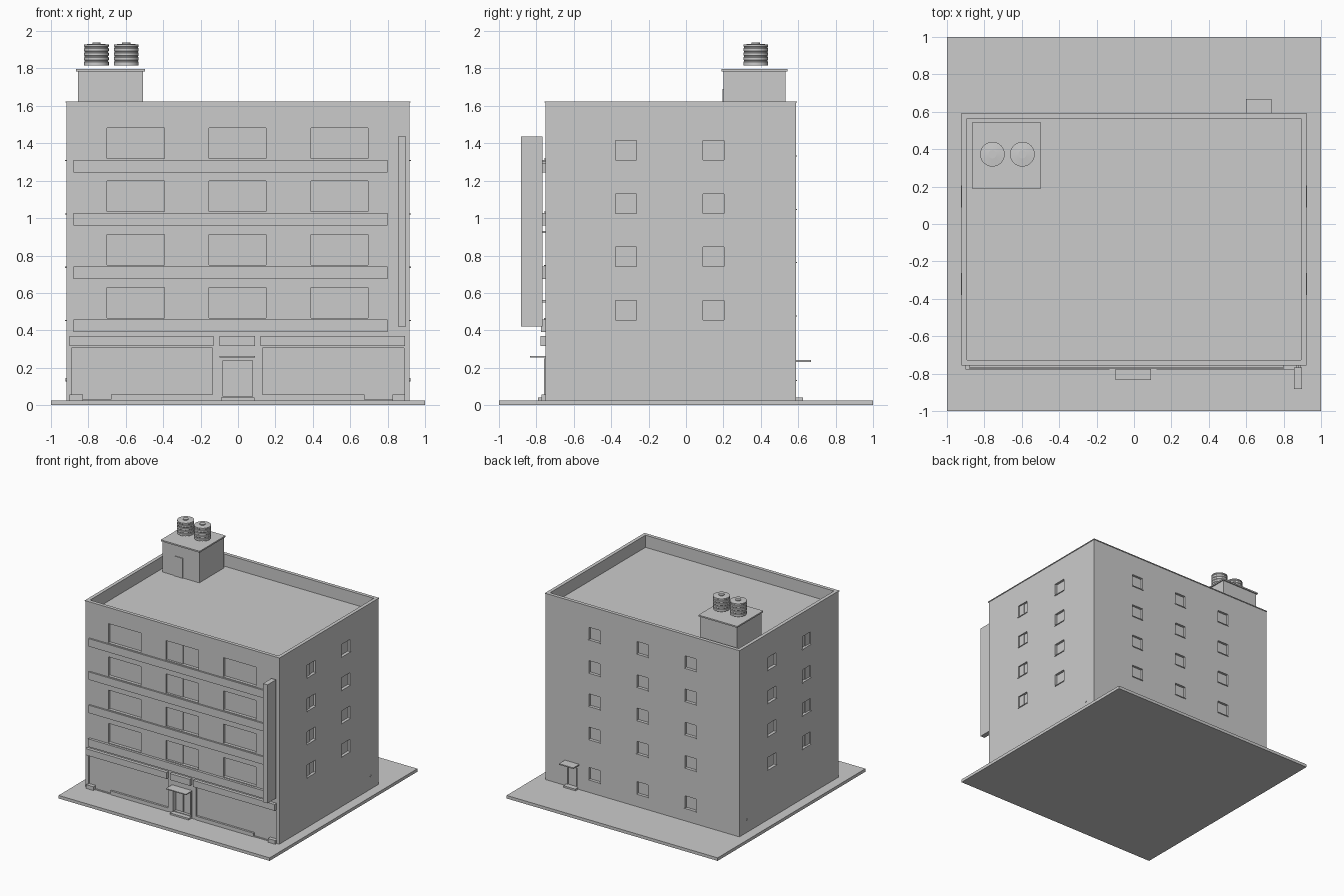
import bpy, bmesh, math
from mathutils import Matrix, Vector

cube = bpy.data.objects.get("Cube")
if cube:
    bpy.data.objects.remove(cube)

grey = bpy.data.materials.new("plain grey")
grey.use_nodes = True
GREY = (0.6, 0.6, 0.6, 1)
grey.diffuse_color = GREY
grey.node_tree.nodes["Principled BSDF"].inputs["Base Color"].default_value = GREY


def add_box(bm, x0, x1, y0, y1, z0, z1):
    m = Matrix.Translation(((x0 + x1) / 2, (y0 + y1) / 2, (z0 + z1) / 2))
    bmesh.ops.create_cube(bm, size=1, matrix=m @ Matrix.Diagonal((x1 - x0, y1 - y0, z1 - z0, 1)))


def finish(name, bm):
    mesh = bpy.data.meshes.new(name)
    bm.to_mesh(mesh)
    bm.free()
    mesh.materials.append(grey)
    obj = bpy.data.objects.new(name, mesh)
    bpy.context.collection.objects.link(obj)
    return obj


def boxes(name, items):
    bm = bmesh.new()
    for item in items:
        add_box(bm, *item)
    return finish(name, bm)


def wall_box(wall, a0, a1, depth, out, z0, z1):
    """Box on a wall: a0..a1 along it, from depth inside to out outside."""
    if wall == "front":
        return (a0, a1, FRONT - out, FRONT + depth, z0, z1)
    if wall == "back":
        return (a0, a1, BACK - depth, BACK + out, z0, z1)
    if wall == "right":
        return (SIDE - depth, SIDE + out, a0, a1, z0, z1)
    return (-SIDE - out, -SIDE + depth, a0, a1, z0, z1)


SIDE, FRONT, BACK = 0.918, -0.752, 0.588
GROUND, ROOF, TOP = 0.026, 1.52, 1.62
STOREY = 0.285
RECESS = 0.02

# Window list: wall, start, end, bottom, top, sliding sash or not
windows = []
for floor in range(4):
    z = floor * STOREY
    for x in (-0.547, -0.002, 0.543):
        windows.append(("front", x - 0.153, x + 0.153, 0.465 + z, 0.628 + z, x == -0.002))
    for wall in ("left", "right"):
        for y in (-0.32, 0.148):
            windows.append((wall, y - 0.056, y + 0.056, 0.455 + z, 0.56 + z, y < 0))
for z in (0.135, 0.48, 0.765, 1.05, 1.335):
    for x in (-0.455, 0, 0.455):
        windows.append(("back", x - 0.053, x + 0.053, z, z + 0.105, False))

# Ground slab
boxes("ground_slab", [(-1, 1, -1, 1, 0, GROUND)])

# Main block, cut for roof well, windows, shop fronts and doors
block = boxes("building_block", [(-SIDE, SIDE, FRONT, BACK, GROUND, TOP)])
cuts = [wall_box(w, a, b, RECESS, 0.05, z0, z1) for w, a, b, z0, z1, s in windows]
cuts += [wall_box("front", -0.89, -0.135, 0.012, 0.05, 0.03, 0.305),
         wall_box("front", 0.13, 0.887, 0.012, 0.05, 0.03, 0.305),
         wall_box("front", -0.08, 0.077, 0.025, 0.05, 0.045, 0.24),
         wall_box("back", 0.622, 0.712, 0.015, 0.05, 0.04, 0.205),
         (-SIDE + 0.025, SIDE - 0.025, FRONT + 0.025, BACK - 0.025, ROOF, TOP + 0.1)]
cutter = boxes("opening_cutter", cuts)
cutter.hide_render = True
mod = block.modifiers.new("openings", "BOOLEAN")
mod.operation = "DIFFERENCE"
mod.solver = "EXACT"
mod.object = cutter
bpy.context.view_layer.objects.active = block
bpy.ops.object.modifier_apply(modifier=mod.name)
bpy.data.objects.remove(cutter)

# Parapet coping
c, w = 0.005, 0.025
boxes("parapet_coping", [
    (-SIDE - c, SIDE + c, FRONT - c, FRONT + w, TOP - 0.003, TOP + 0.004),
    (-SIDE - c, SIDE + c, BACK - w, BACK + c, TOP - 0.003, TOP + 0.004),
    (-SIDE - c, -SIDE + w, FRONT + w, BACK - w, TOP - 0.003, TOP + 0.004),
    (SIDE - w, SIDE + c, FRONT + w, BACK - w, TOP - 0.003, TOP + 0.004)])

# Window sills and the forward sash of sliding windows
boxes("window_sills", [wall_box(w, a - 0.003, b + 0.003, RECESS, 0.006, z0 - 0.006, z0)
                       for w, a, b, z0, z1, s in windows])
boxes("sliding_sashes", [wall_box(w, a, (a + b) / 2, RECESS, -RECESS + 0.008, z0, z1)
                         for w, a, b, z0, z1, s in windows if s])

# Facade bands over each storey
boxes("facade_bands", [wall_box("front", -0.88, 0.80, 0, 0.022 if i == 0 else 0.014,
                                0.39 + i * STOREY, 0.457 + i * STOREY) for i in range(4)])

# Shop fascia boards
boxes("shop_fascias", [wall_box("front", a, b, 0, 0.027, 0.315, 0.37)
                       for a, b in ((-0.9, -0.13), (-0.1, 0.09), (0.12, 0.893))])

# Plinth kerbs and corner blocks
boxes("shop_kerbs", [wall_box("front", a, b, 0.012, 0.005, GROUND, 0.058)
                     for a, b in ((-0.68, -0.135), (0.13, 0.675))])
boxes("corner_blocks", [wall_box("front", a, b, 0.012, 0.02, GROUND, 0.058)
                        for a, b in ((-0.9, -0.83), (0.825, 0.893))])

# Front entrance: double door leaves, jambs, step and canopy
boxes("front_door", [wall_box("front", a, b, 0.025, -0.017, 0.05, 0.235)
                     for a, b in ((-0.072, -0.005), (0.002, 0.069))])
boxes("door_jambs", [wall_box("front", a, a + 0.01, 0, 0.008, GROUND, 0.25)
                     for a in (-0.092, 0.079)])
boxes("front_step", [wall_box("front", -0.09, 0.087, 0, 0.04, GROUND, 0.04)])
boxes("front_canopy", [wall_box("front", -0.098, 0.092, 0, 0.083, 0.256, 0.264)])

# Back entrance
boxes("back_door", [wall_box("back", 0.63, 0.704, 0.015, -0.008, 0.04, 0.198)])
boxes("back_step", [wall_box("back", 0.61, 0.725, 0, 0.037, GROUND, 0.04)])
boxes("back_canopy", [wall_box("back", 0.6, 0.735, 0, 0.08, 0.232, 0.242)])

# Vertical sign board on brackets
boxes("upright_sign", [(0.855, 0.897, -0.882, -0.767, 0.42, 1.435)])
boxes("sign_brackets", [(0.87, 0.882, -0.767, FRONT, z, z + 0.012) for z in (0.55, 0.92, 1.29)])

# Roof stair house with cap and door
boxes("stair_house", [(-0.855, -0.507, 0.2, 0.532, ROOF, 1.785)])
boxes("stair_house_cap", [(-0.865, -0.497, 0.19, 0.542, 1.785, 1.797)])
boxes("stair_house_door", [(-0.74, -0.66, 0.194, 0.2, ROOF, 1.69)])


# Ribbed water tanks, each lathed from a stepped profile
def lathe(name, profile, x, y, steps=32):
    bm = bmesh.new()
    verts = [bm.verts.new((x + r, y, z)) for r, z in profile]
    edges = [bm.edges.new(pair) for pair in zip(verts, verts[1:])]
    bmesh.ops.spin(bm, geom=verts + edges, cent=(x, y, 0), axis=(0, 0, 1),
                   angle=math.tau, steps=steps)
    bmesh.ops.remove_doubles(bm, verts=bm.verts, dist=0.0001)
    bmesh.ops.recalc_face_normals(bm, faces=bm.faces)
    obj = finish(name, bm)
    bpy.context.view_layer.objects.active = obj
    obj.select_set(True)
    bpy.ops.object.shade_smooth_by_angle(angle=math.radians(30))
    obj.select_set(False)


tank = [(0, 1.817), (0.066, 1.817)]
for i in range(4):
    z = 1.835 + i * 0.024
    tank += [(0.066, z), (0.063, z + 0.003), (0.063, z + 0.008), (0.066, z + 0.011)]
tank += [(0.066, 1.928), (0.022, 1.932), (0.022, 1.939), (0, 1.939)]
for name, x in (("left_tank", -0.597), ("right_tank", -0.757)):
    lathe(name, tank, x, 0.373)

# Waste pipe on the right and left walls
bm = bmesh.new()
for side in (-1, 1):
    turn = Matrix.Translation((side * SIDE, 0.485, 0.136)) @ Matrix.Rotation(math.pi / 2, 4, "Y")
    bmesh.ops.create_cone(bm, cap_ends=True, segments=12, radius1=0.009, radius2=0.009,
                          depth=0.01, matrix=turn)
finish("waste_pipes", bm)
